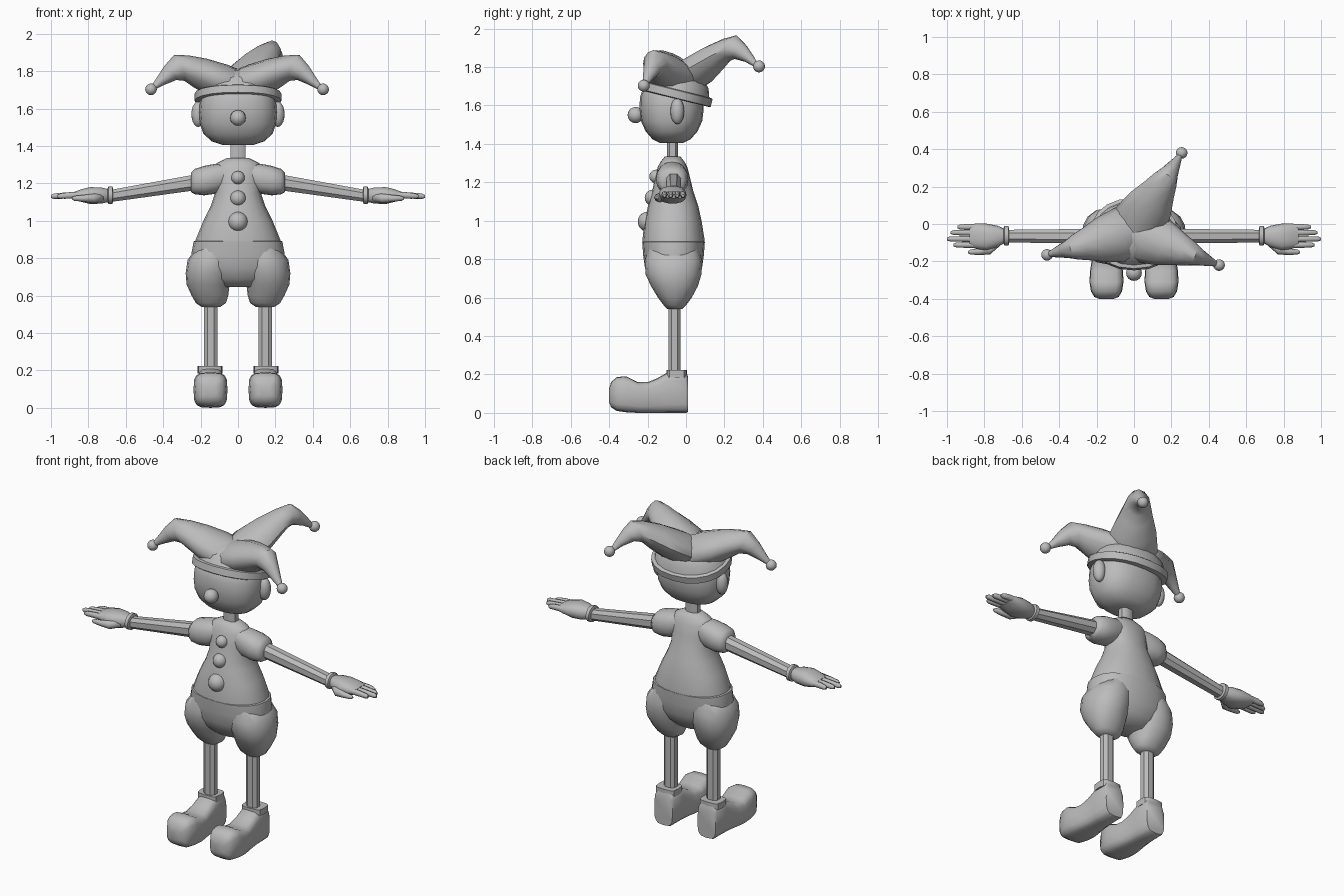
import bpy, bmesh, math
from mathutils import Matrix, Vector

if "Cube" in bpy.data.objects:
    bpy.data.objects.remove(bpy.data.objects["Cube"])

grey = bpy.data.materials.new("plain_grey")
grey.use_nodes = True
COLOUR = (0.5, 0.5, 0.5, 1)
grey.diffuse_color = COLOUR
grey.node_tree.nodes["Principled BSDF"].inputs["Base Color"].default_value = COLOUR


def finish(name, bm, angle=40):
    bmesh.ops.recalc_face_normals(bm, faces=bm.faces)
    mesh = bpy.data.meshes.new(name)
    bm.to_mesh(mesh)
    bm.free()
    mesh.materials.append(grey)
    obj = bpy.data.objects.new(name, mesh)
    bpy.context.collection.objects.link(obj)
    bpy.ops.object.select_all(action='DESELECT')
    obj.select_set(True)
    bpy.context.view_layer.objects.active = obj
    bpy.ops.object.shade_smooth_by_angle(angle=math.radians(angle))
    return obj


def loft(name, rings, axis="z", n=16, power=2.0, angle=40, turn=0.0):
    """Skin superellipse rings (x, y, z, half_u, half_v, tilt) along an axis."""
    bm = bmesh.new()
    loops = []
    for x, y, z, a, b, *tilt in rings:
        t = math.radians(tilt[0]) if tilt else 0
        loop = []
        for i in range(n):
            ang = 2 * math.pi * (i + turn) / n
            c, s = math.cos(ang), math.sin(ang)
            u = a * math.copysign(abs(c) ** (2 / power), c)
            v = b * math.copysign(abs(s) ** (2 / power), s)
            off = {"z": (u, v, 0), "y": (u, 0, v),
                   "x": (v * math.sin(t), u, v * math.cos(t))}[axis]
            loop.append(bm.verts.new(Vector((x, y, z)) + Vector(off)))
        loops.append(loop)
    for lo, hi in zip(loops, loops[1:]):
        for i in range(n):
            j = (i + 1) % n
            bm.faces.new((lo[i], lo[j], hi[j], hi[i]))
    bm.faces.new(loops[0])
    bm.faces.new(loops[-1])
    return finish(name, bm, angle)


def ball(name, centre, size):
    bm = bmesh.new()
    m = Matrix.Translation(centre) @ Matrix.Diagonal((*size, 1))
    bmesh.ops.create_uvsphere(bm, u_segments=16, v_segments=10, radius=1, matrix=m)
    return finish(name, bm, 60)


# Head, nose and neck
HY = -0.075
loft("head", [(0, HY, z, a, b) for z, a, b in (
    (1.405, .08, .06), (1.425, .14, .10), (1.465, .185, .135), (1.52, .203, .16),
    (1.58, .208, .167), (1.64, .203, .165), (1.70, .18, .145), (1.75, .10, .08))],
    n=20, power=2.4, angle=60)
ball("nose", (0, -.262, 1.55), (.042, .042, .042))
loft("neck", [(0, -.07, z, .042, .03) for z in (1.30, 1.43)], n=8, power=3, turn=.5)

# Tilted hat band and crown
TILT = math.radians(-14)
for name, power, rings in (
        ("hat_band", 2.2, ((-.024, .222, .186), (-.02, .232, .194), (.02, .232, .194), (.024, .222, .186))),
        ("hat_crown", 2.1, ((0, .222, .184), (.07, .20, .16), (.12, .13, .11), (.15, .03, .03)))):
    part = loft(name, [(0, 0, z, a, b) for z, a, b in rings], n=20, power=power)
    part.location = (0, -.055, 1.66)
    part.rotation_euler.x = TILT

# Three drooping hat points, each ending in a bell
HORN = ((-.05, 1.71, .08, .08, 0), (.06, 1.735, .15, .10, 0), (.17, 1.768, .125, .098, 0),
        (.26, 1.80, .09, .085, 8), (.325, 1.818, .068, .075, 22),
        (.375, 1.79, .046, .05, 42), (.43, 1.745, .028, .028, 48), (.475, 1.708, .013, .013, 48))
for name, tip, lift in (("left", (.455, -.22), 0), ("right", (-.465, -.165), 0), ("back", (.255, .38), .1)):
    base = Vector((0, -.04))
    heading = Vector(tip) - base
    rise = lambda d: lift * max(0, min(1, d / .42))
    horn = loft(f"{name}_hat_point",
                [(d, 0, z + rise(d), w, h, t) for d, z, w, h, t in HORN],
                axis="x", n=12, power=1.75, angle=45)
    horn.location = (base.x, base.y, 0)
    horn.rotation_euler.z = math.atan2(heading.y, heading.x)
    ball(f"{name}_hat_bell", (*tip, 1.703 + lift), (.031, .031, .031))

# Shirt with front buttons
loft("shirt", [(0, y, z, a, b) for z, y, a, b in (
    (.885, -.065, .228, .162), (.90, -.065, .226, .162), (1.0, -.067, .185, .148),
    (1.08, -.067, .145, .13), (1.15, -.069, .122, .108), (1.22, -.07, .125, .092),
    (1.28, -.07, .13, .077), (1.31, -.07, .11, .06), (1.335, -.07, .06, .04))],
    n=20, power=2.2, angle=60)
for name, y, z, r in (("top", -.155, 1.23, .036), ("middle", -.173, 1.12, .042), ("bottom", -.198, .995, .053)):
    ball(f"{name}_button", (0, y, z), (r, r, r))

# Baggy trousers seat
loft("trousers_seat", [(0, -.065, z, a, b) for z, a, b in (
    (.893, .225, .155), (.89, .237, .163), (.82, .25, .158), (.75, .245, .148),
    (.69, .18, .12), (.645, .10, .075))], n=20, power=2.3, angle=60)

# Paired parts
for side, s in (("left", 1), ("right", -1)):
    ball(f"{side}_ear", (s * .213, -.045, 1.57), (.036, .036, .068))
    loft(f"{side}_trouser_leg", [(s * x, y, z, a, b) for x, y, z, a, b in (
        (.13, -.065, .86, .09, .13), (.145, -.065, .79, .125, .15), (.155, -.065, .72, .125, .145),
        (.16, -.06, .66, .115, .122), (.15, -.058, .60, .098, .088),
        (.145, -.058, .56, .08, .058), (.145, -.058, .54, .05, .038))],
        n=16, power=2.2, angle=60)
    loft(f"{side}_shin", [(s * .145, -.06, z, .039, .033) for z in (.18, .57)],
         n=8, power=2.4, turn=.5, angle=30)
    loft(f"{side}_shoe_cuff", [(s * .15, -.048, z, .066, .054) for z in (.185, .224)],
         n=12, power=4)

    # Shoe lofted from heel to bulbous toe
    shoe = []
    for y, low, high, w in ((.01, .005, .19, .062), (0, 0, .215, .066), (-.09, 0, .215, .068),
                            (-.15, 0, .18, .072), (-.20, 0, .16, .08), (-.25, 0, .16, .088),
                            (-.31, .003, .19, .091), (-.36, .01, .187, .083),
                            (-.39, .03, .16, .065), (-.402, .06, .12, .035)):
        shoe.append((s * .147, y, (low + high) / 2, w, (high - low) / 2))
    loft(f"{side}_shoe", shoe, axis="y", n=16, power=3.6, angle=50)

    # Sleeve, arm and wrist cuff
    loft(f"{side}_sleeve", [(s * x, -.072, z, a, b) for x, z, a, b in (
        (.04, 1.25, .06, .06), (.12, 1.225, .08, .08), (.18, 1.215, .084, .079),
        (.23, 1.21, .075, .068), (.25, 1.205, .055, .052))],
        axis="x", n=16, power=2.3, angle=60)
    loft(f"{side}_arm", [(s * .2, -.065, 1.21, .042, .046), (s * .70, -.065, 1.13, .036, .034)],
         axis="x", n=8, power=2.3, turn=.5, angle=30)
    loft(f"{side}_wrist_cuff", [(s * x, -.063, 1.137, r, r * .9) for x, r in (
        (.668, .04), (.672, .053), (.692, .053), (.698, .04))], axis="x", n=14)

    # Glove palm, thumb and fingers
    loft(f"{side}_palm", [(s * x, y, 1.135, a, b) for x, y, a, b in (
        (.69, -.063, .036, .034), (.73, -.067, .058, .044), (.79, -.07, .072, .046),
        (.84, -.065, .068, .034), (.88, -.062, .06, .018))],
        axis="x", n=14, power=2.4, angle=55)
    loft(f"{side}_thumb", [(s * x, y, z, r, r) for x, y, z, r in (
        (.72, -.10, 1.125, .02), (.77, -.138, 1.12, .025), (.83, -.148, 1.12, .018),
        (.875, -.15, 1.12, .013), (.887, -.15, 1.12, .006))], axis="x", n=8, angle=55)
    for finger, y, tip in (("little", -.016, .945), ("ring", -.046, .98), ("middle", -.08, 1.0), ("index", -.112, .965)):
        loft(f"{side}_{finger}_finger",
             [(s * x, y, z, r, r * 1.1) for x, z, r in (
                 (.83, 1.137, .016), (.90, 1.136, .0155), (tip - .015, 1.132, .013), (tip, 1.13, .007))],
             axis="x", n=8, power=2.4, angle=55)
